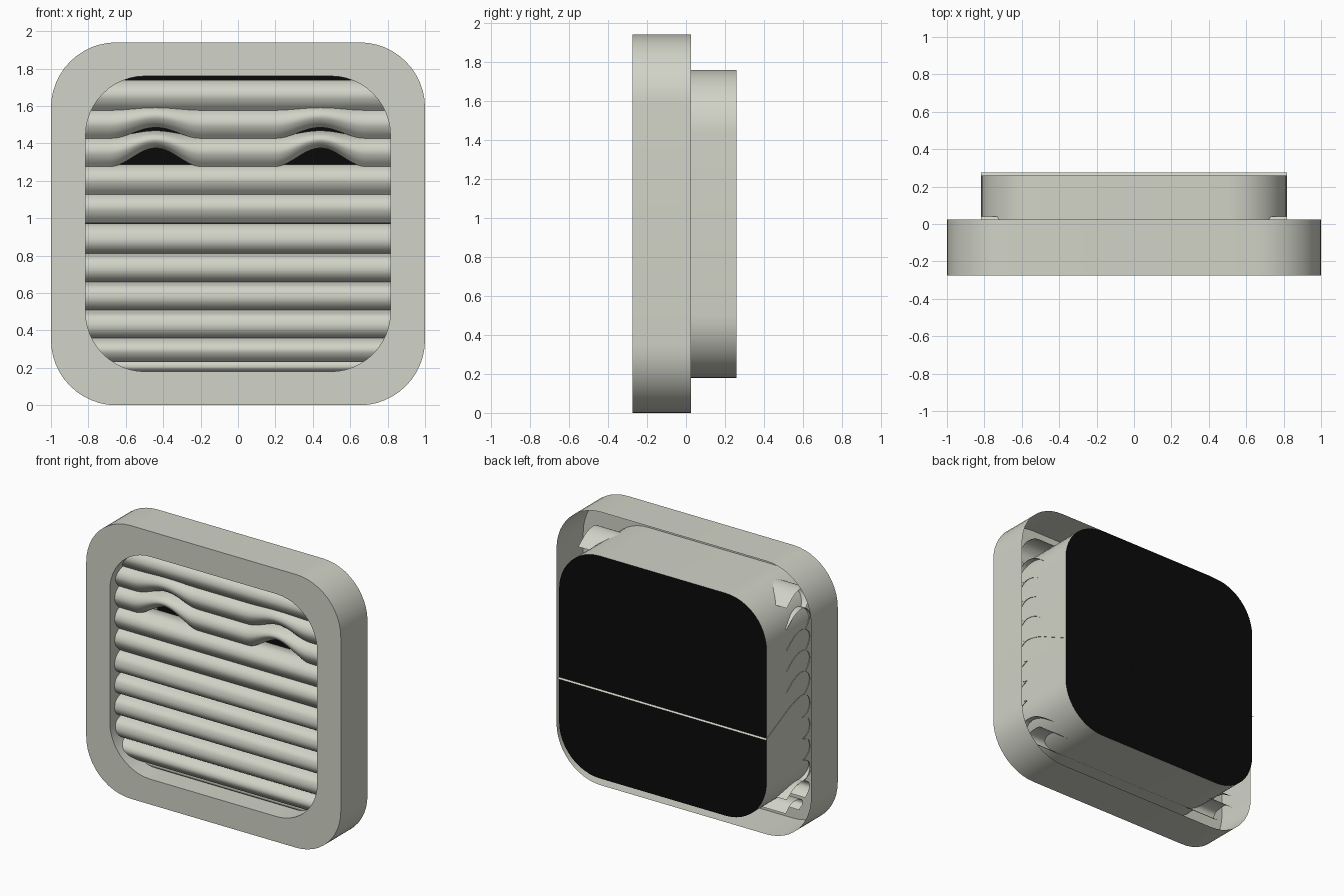
import bpy, bmesh, math
from mathutils import Vector

if "Cube" in bpy.data.objects:
    bpy.data.objects.remove(bpy.data.objects["Cube"])


def material(name, colour, rough):
    m = bpy.data.materials.new(name)
    m.use_nodes = True
    m.diffuse_color = (*colour, 1)
    bsdf = m.node_tree.nodes["Principled BSDF"]
    bsdf.inputs["Base Color"].default_value = (*colour, 1)
    bsdf.inputs["Roughness"].default_value = rough
    return m


PALE = material("pale grey", (0.64, 0.65, 0.57), 0.6)
BLACK = material("black", (0.003, 0.003, 0.003), 0.8)


def finish(name, bm, mat, recalc=False):
    if recalc:
        bmesh.ops.recalc_face_normals(bm, faces=bm.faces)
    mesh = bpy.data.meshes.new(name)
    bm.to_mesh(mesh)
    bm.free()
    mesh.materials.append(mat)
    ob = bpy.data.objects.new(name, mesh)
    bpy.context.collection.objects.link(ob)
    bpy.ops.object.select_all(action="DESELECT")
    ob.select_set(True)
    bpy.context.view_layer.objects.active = ob
    bpy.ops.object.shade_smooth_by_angle(angle=math.radians(40))
    return ob


def rounded_loop(bm, half_w, half_h, radius, y, steps=12):
    """Ring of vertices on a rounded rectangle, counter-clockwise from the front."""
    ring = []
    for q, (sx, sz) in enumerate([(1, 1), (-1, 1), (-1, -1), (1, -1)]):
        for i in range(steps + 1):
            a = math.pi / 2 * (q + i / steps)
            ring.append(bm.verts.new((sx * (half_w - radius) + radius * math.cos(a), y,
                                      MID + sz * (half_h - radius) + radius * math.sin(a))))
    return ring


def bridge(bm, a, b):
    for i in range(len(a)):
        j = (i + 1) % len(a)
        bm.faces.new((a[i], a[j], b[j], b[i]))


MID = 0.97
OUTER = (1.0, 0.97, 0.35)
INNER = (0.815, 0.79, 0.32)

# Frame: thin outer wall and front plate, open at the back
bm = bmesh.new()
rings = [rounded_loop(bm, *OUTER, 0.025), rounded_loop(bm, *OUTER, -0.275),
         rounded_loop(bm, *INNER, -0.275)]
for a, b in zip(rings, rings[1:]):
    bridge(bm, a, b)
finish("frame", bm, PALE)

# Duct running from the opening to the back
bm = bmesh.new()
bridge(bm, rounded_loop(bm, *INNER, 0.26), rounded_loop(bm, *INNER, -0.275))
finish("duct", bm, PALE)

# Black panel closing the duct
bm = bmesh.new()
bm.faces.new(list(reversed(rounded_loop(bm, *INNER, 0.26))))
finish("back_panel", bm, BLACK)


def smooth_path(points, steps=5):
    """Catmull-Rom curve through (y, z) points, with the bump weight at each step."""
    p = [Vector(q) for q in points]
    p = [2 * p[0] - p[1]] + p + [2 * p[-1] - p[-2]]
    out = []
    for k in range(1, len(p) - 2):
        a, b, c, d = p[k - 1:k + 3]
        for s in range(steps):
            t = s / steps
            out.append(0.5 * (2 * b + (c - a) * t + (2 * a - 5 * b + 4 * c - d) * t * t
                              + (3 * b - a - 3 * c + d) * t ** 3))
    return out + [p[-2]]


def bump(x):
    d = abs(abs(x) - 0.44) / 0.25
    return 0.5 * (1 + math.cos(math.pi * d)) if d < 1 else 0


def slat(name, points, bottom, height=0.0):
    """Sheet drawn from a side profile, with two raised waves of the given height."""
    path = smooth_path(points)
    columns = 96 if height else 1
    bm = bmesh.new()
    rows = []
    for c in range(columns + 1):
        x = -0.819 + 1.638 * c / columns
        row = []
        for i, p in enumerate(path):
            weight = 1 - 0.7 * min(1, i / (len(path) * 0.6))
            row.append(bm.verts.new((x, p.x, bottom + p.y + height * weight * bump(x))))
        rows.append(row)
    for a, b in zip(rows, rows[1:]):
        for i in range(len(path) - 1):
            bm.faces.new((a[i], b[i], b[i + 1], a[i + 1]))
    finish(name, bm, PALE)


HOOD = [(-0.17, 0), (-0.205, 0.04), (-0.22, 0.085), (-0.2, 0.13), (-0.14, 0.163),
        (-0.05, 0.145), (0.04, 0.08)]
RIB = [(-0.14, 0), (-0.185, 0.012), (-0.215, 0.045), (-0.22, 0.085), (-0.2, 0.125),
       (-0.14, 0.152)]
SCOOP = RIB[:4] + [(-0.2, 0.13), (-0.14, 0.16), (-0.02, 0.135), (0.12, 0.07), (0.275, -0.005)]
SILL = [(-0.1, 0), (-0.14, 0.03), (-0.12, 0.07), (-0.02, 0.08), (0.05, 0.03)]

# Upper hooded slats; the second and third carry the waves
for n, height in enumerate([0, 0.06, 0.1, 0, 0]):
    slat(f"hood_slat_{n + 1}", HOOD, 1.575 - 0.15 * n, height)

# Middle slat sweeping to the back, then the ribbed lower section
slat("scoop_slat", SCOOP, 0.812)
for n in range(3):
    slat(f"rib_slat_{n + 1}", RIB, 0.66 - 0.152 * n)
slat("bottom_hood_slat", [(y, z * 0.8) for y, z in HOOD], 0.23)
slat("bottom_sill", SILL, 0.17)
